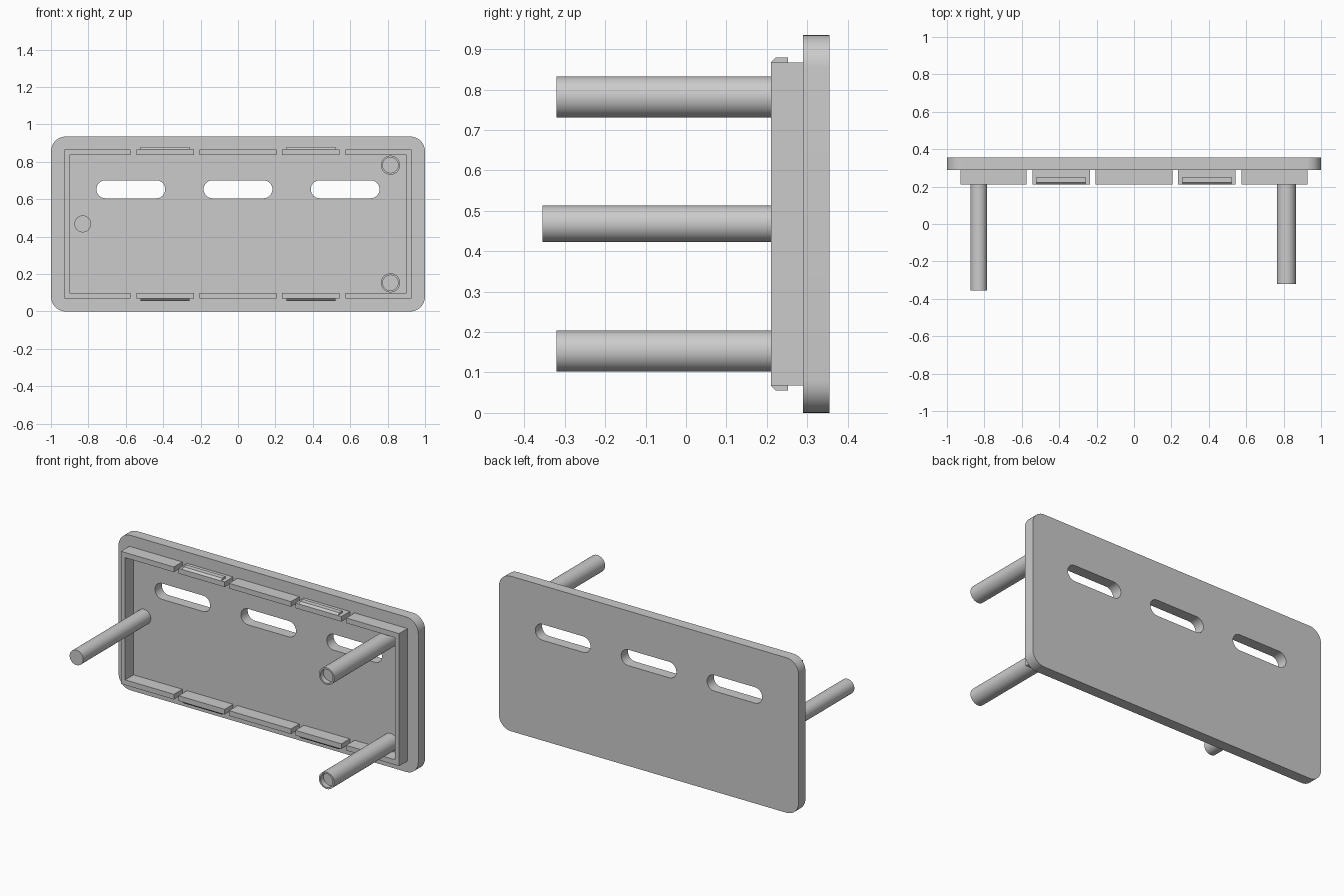
import bpy, bmesh, math
from mathutils import Matrix

cube = bpy.data.objects.get("Cube")
if cube:
    bpy.data.objects.remove(cube, do_unlink=True)

grey = bpy.data.materials.new("matte grey")
grey.use_nodes = True
COLOUR = (0.6, 0.6, 0.6, 1)
grey.diffuse_color = COLOUR
grey.node_tree.nodes["Principled BSDF"].inputs["Base Color"].default_value = COLOUR


def arc(cx, cz, r, start, end, n):
    return [(cx + r * math.cos(math.radians(start + (end - start) * i / n)),
             cz + r * math.sin(math.radians(start + (end - start) * i / n)))
            for i in range(n + 1)]


def circle(cx, cz, r, n=48):
    return arc(cx, cz, r, 0, 360, n)[:-1]


def box(x0, x1, z0, z1):
    return [(x0, z0), (x1, z0), (x1, z1), (x0, z1)]


def rounded_box(x0, x1, z0, z1, r):
    return (arc(x1 - r, z1 - r, r, 0, 90, 10) + arc(x0 + r, z1 - r, r, 90, 180, 10)
            + arc(x0 + r, z0 + r, r, 180, 270, 10) + arc(x1 - r, z0 + r, r, 270, 360, 10))


def slot(cx, cz, half, r):
    return arc(cx + half - r, cz, r, -90, 90, 20) + arc(cx - half + r, cz, r, 90, 270, 20)


def finish(obj):
    obj.data.materials.clear()
    obj.data.materials.append(grey)
    bpy.ops.object.select_all(action='DESELECT')
    obj.select_set(True)
    bpy.context.view_layer.objects.active = obj
    bpy.ops.object.shade_smooth_by_angle(angle=math.radians(30))


def extrude(name, loops, y0, y1):
    """Extrude x-z outlines (inner loops become holes) from y0 to y1."""
    curve = bpy.data.curves.new(name, 'CURVE')
    curve.dimensions = '2D'
    curve.fill_mode = 'BOTH'
    curve.extrude = (y1 - y0) / 2
    for loop in loops:
        spline = curve.splines.new('POLY')
        spline.points.add(len(loop) - 1)
        for point, (x, z) in zip(spline.points, loop):
            point.co = (x, z, 0, 1)
        spline.use_cyclic_u = True
    source = bpy.data.objects.new(name, curve)
    bm = bmesh.new()
    bm.from_mesh(source.to_mesh())
    source.to_mesh_clear()
    bpy.data.objects.remove(source)
    bmesh.ops.remove_doubles(bm, verts=bm.verts, dist=1e-5)
    bm.transform(Matrix.Translation((0, (y0 + y1) / 2, 0)) @ Matrix.Rotation(math.pi / 2, 4, 'X'))
    bmesh.ops.recalc_face_normals(bm, faces=bm.faces)
    mesh = bpy.data.meshes.new(name)
    bm.to_mesh(mesh)
    bm.free()
    obj = bpy.data.objects.new(name, mesh)
    bpy.context.collection.objects.link(obj)
    finish(obj)
    return obj


def prism(name, profile, x0, x1):
    """Extrude a y-z profile along x."""
    bm = bmesh.new()
    face = bm.faces.new([bm.verts.new((x0, y, z)) for y, z in profile])
    side = bmesh.ops.extrude_face_region(bm, geom=[face])["geom"]
    bmesh.ops.translate(bm, vec=(x1 - x0, 0, 0),
                        verts=[v for v in side if isinstance(v, bmesh.types.BMVert)])
    bmesh.ops.recalc_face_normals(bm, faces=bm.faces)
    mesh = bpy.data.meshes.new(name)
    bm.to_mesh(mesh)
    bm.free()
    obj = bpy.data.objects.new(name, mesh)
    bpy.context.collection.objects.link(obj)
    finish(obj)


HEIGHT = 0.935
FRONT, PLATE, BACK = 0.21, 0.29, 0.355
OUT_X, IN_X = 0.928, 0.90
OUT_Z, IN_Z = 0.068, 0.099

# Cover plate with three slots
extrude("cover_plate",
        [rounded_box(-1, 1, 0, HEIGHT, 0.08)]
        + [slot(x, 0.653, 0.184, 0.048) for x in (-0.573, 0, 0.573)], PLATE, BACK)

# C-shaped end walls of the rim
for side, s in (("right", -1), ("left", 1)):
    end = 0.575
    extrude(f"{side}_end_rim",
            [[(s * x, z) for x, z in (
                (end, OUT_Z), (OUT_X, OUT_Z), (OUT_X, HEIGHT - OUT_Z), (end, HEIGHT - OUT_Z),
                (end, HEIGHT - IN_Z), (IN_X, HEIGHT - IN_Z), (IN_X, IN_Z), (end, IN_Z))]],
            FRONT, PLATE)

# Top and bottom rim segments, with snap ridges on the flexible tabs
for level, flip in (("lower", False), ("upper", True)):
    def z_of(z):
        return HEIGHT - z if flip else z
    z0, z1 = sorted((z_of(OUT_Z), z_of(IN_Z)))
    extrude(f"{level}_middle_rim", [box(-0.207, 0.207, z0, z1)], FRONT, PLATE)
    for side, s in (("right", -1), ("left", 1)):
        x0, x1 = sorted((s * 0.236, s * 0.543))
        extrude(f"{level}_{side}_tab", [box(x0, x1, z0, z1)], FRONT, PLATE)
        ridge = [(FRONT, OUT_Z), (0.222, 0.056), (0.252, 0.056), (0.252, OUT_Z)]
        prism(f"{level}_{side}_snap_ridge", [(y, z_of(z)) for y, z in ridge],
              s * 0.26, s * 0.52)

# Solid peg on one side, two hollow-tipped pegs on the other
extrude("right_peg", [circle(-0.83, 0.468, 0.045)], -0.355, PLATE)
for name, z in (("upper_left", 0.782), ("lower_left", 0.153)):
    extrude(f"{name}_peg", [circle(0.815, z, 0.051)], -0.29, PLATE)
    extrude(f"{name}_peg_tip", [circle(0.815, z, 0.051), circle(0.815, z, 0.041)], -0.32, -0.29)
